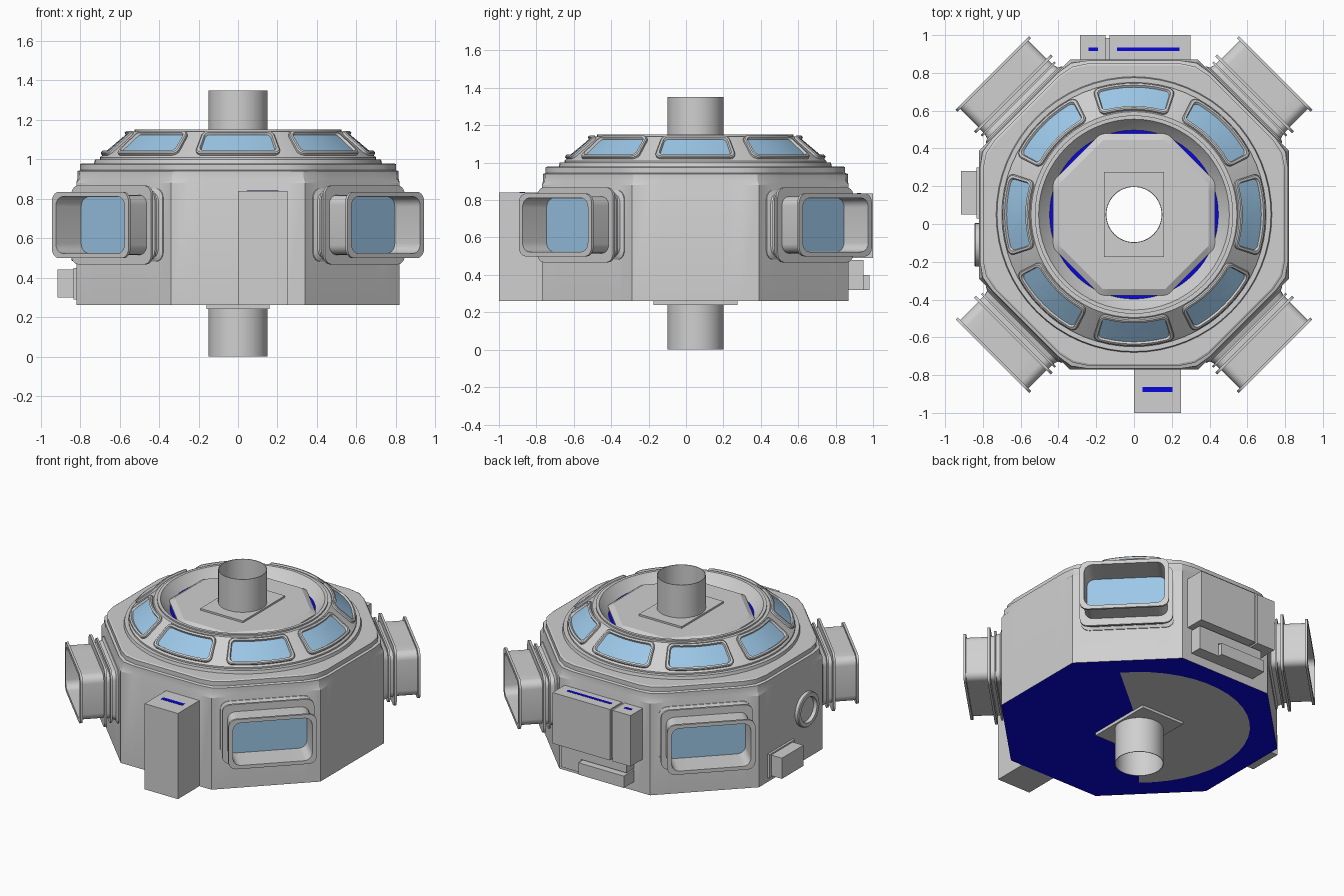
import bpy, bmesh, math
from mathutils import Vector

if "Cube" in bpy.data.objects:
    bpy.data.objects.remove(bpy.data.objects["Cube"])

CY = 0.05                      # hub axis in y
TAU = math.tau


def material(name, rgb):
    m = bpy.data.materials.new(name)
    m.diffuse_color = (*rgb, 1)
    m.use_nodes = True
    m.node_tree.nodes["Principled BSDF"].inputs["Base Color"].default_value = m.diffuse_color
    return m


GREY = material("hull grey", (0.63, 0.63, 0.63))
GLASS = material("window blue", (0.33, 0.57, 0.80))
BLUE = material("deep blue", (0.003, 0.002, 0.72))
MATS = [GREY, GLASS, BLUE]


def finish(name, bm, smooth=True):
    bmesh.ops.recalc_face_normals(bm, faces=bm.faces)
    me = bpy.data.meshes.new(name)
    bm.to_mesh(me)
    bm.free()
    ob = bpy.data.objects.new(name, me)
    bpy.context.collection.objects.link(ob)
    for m in MATS:
        me.materials.append(m)
    if smooth:
        bpy.ops.object.select_all(action='DESELECT')
        ob.select_set(True)
        bpy.context.view_layer.objects.active = ob
        bpy.ops.object.shade_smooth_by_angle(angle=math.radians(25))
    return ob


def loft(name, rings, mats=None, close=False, cap=None, smooth=True):
    """Skin a list of equal-length point rings; mats gives a material per band."""
    bm = bmesh.new()
    rows = [[bm.verts.new(p) for p in ring] for ring in rings]
    pairs = list(zip(rows, rows[1:]))
    if close:
        pairs.append((rows[-1], rows[0]))
    n = len(rows[0])
    for k, (a, b) in enumerate(pairs):
        for i in range(n):
            j = (i + 1) % n
            f = bm.faces.new((a[i], a[j], b[j], b[i]))
            f.material_index = mats.get(k, 0) if mats else 0
    if cap is not None:
        bm.faces.new(rows[-1]).material_index = cap
    return finish(name, bm, smooth)


# radius rules by angle
def circle(r):
    return lambda a: r


def octagon(ap, limit=2.0):
    e = math.pi / 8
    return lambda a: min(ap / math.cos((a + e) % (2 * e) - e), ap * limit)


def rect(hx, hy):
    return lambda a: min(hx / max(abs(math.cos(a)), 1e-6), hy / max(abs(math.sin(a)), 1e-6))


CORNER = math.atan2(0.225, 0.16)
ANGLES = sorted([i * TAU / 64 for i in range(64)] +
                [CORNER, math.pi - CORNER, math.pi + CORNER, TAU - CORNER])


def turn(name, profile, **kw):
    rings = [[(f(a) * math.cos(a), CY + f(a) * math.sin(a), z) for a in ANGLES]
             for f, z in profile]
    return loft(name, rings, **kw)


def box(name, x0, x1, y0, y1, z0, z1, mat=0):
    bm = bmesh.new()
    bmesh.ops.create_cube(bm, size=1)
    for v in bm.verts:
        v.co = ((x0 + x1) / 2 + v.co.x * (x1 - x0), (y0 + y1) / 2 + v.co.y * (y1 - y0),
                (z0 + z1) / 2 + v.co.z * (z1 - z0))
    for f in bm.faces:
        f.material_index = mat
    return finish(name, bm, False)


def rounded(hw, hh, c, steps=5):
    """Rounded rectangle outline, with extra points along the long sides."""
    pts = []
    for q, (sx, sy) in enumerate([(1, 1), (-1, 1), (-1, -1), (1, -1)]):
        for i in range(steps + 1):
            a = (q + i / steps) * math.pi / 2
            pts.append((sx * (hw - c) + c * math.cos(a), sy * (hh - c) + c * math.sin(a)))
        if q % 2 == 0:
            for i in range(1, 6):
                pts.append((sx * (hw - c) * (1 - i / 3), sy * hh))
    return pts


# hull: octagonal drum, rounded lip, round dome base, conical roof, sunken top
turn("hull", [
    (circle(0.148), 0.26), (octagon(0.82), 0.26), (octagon(0.82), 0.88),
    (octagon(0.815, 1.07), 0.90), (octagon(0.815, 1.065), 0.94),
    (octagon(0.80, 1.06), 0.945), (octagon(0.80, 1.06), 0.975), (octagon(0.79, 1.06), 0.98),
    (circle(0.73), 0.98), (circle(0.725), 1.0), (circle(0.70), 1.0), (circle(0.70), 1.01),
    (circle(0.545), 1.14), (circle(0.525), 1.14), (circle(0.525), 1.15), (circle(0.505), 1.15),
    (circle(0.49), 1.13), (circle(0.447), 1.085), (circle(0.148), 1.085)],
    mats={0: 2, 17: 2})

# raised octagon on the roof, mounting plates, through pipe
turn("roof_octagon", [(octagon(0.428), 1.08), (octagon(0.428), 1.095), (octagon(0.395), 1.115),
                      (circle(0.148), 1.115)])
for nm, z0, z1 in (("top_plate", 1.112, 1.127), ("bottom_plate", 0.24, 0.262)):
    turn(nm, [(circle(0.148), z0), (rect(0.16, 0.225), z0), (rect(0.16, 0.225), z1),
              (circle(0.148), z1)], close=True, smooth=False)
turn("centre_pipe", [(circle(0.15), 0), (circle(0.15), 1.35), (circle(0.146), 1.35),
                     (circle(0.146), 0)], close=True)

# grey sector under the floor
bm = bmesh.new()
arc = [math.radians(135 - 95 + 190 * i / 24) for i in range(25)]
low = [[bm.verts.new((r * math.cos(a), CY + r * math.sin(a), 0.258)) for a in arc] for r in (0.15, 0.68)]
for i in range(24):
    bm.faces.new((low[0][i], low[1][i], low[1][i + 1], low[0][i + 1]))
for f in bm.faces:
    f.normal_update()
    if f.normal.z > 0:
        f.normal_flip()
me = bpy.data.meshes.new("floor_sector")
bm.to_mesh(me)
bm.free()
me.materials.append(GREY)
bpy.context.collection.objects.link(bpy.data.objects.new("floor_sector", me))

# eight roof windows: raised frames and glass that follow the cone
def on_cone(ang, t, off):
    r = 0.70 - 0.155 * t + 0.643 * off
    return (r * math.cos(ang), CY + r * math.sin(ang), 1.01 + 0.13 * t + 0.766 * off)


def cone_ring(base, hw, hh, c, off, scale=1.0):
    # outline in metres around the middle of the slope, 0.62 out from the axis
    return [on_cone(base + x * scale / 0.62, 0.52 + y * scale / 0.2023, off)
            for x, y in rounded(hw, hh, c)]


for k in range(8):
    b = k * TAU / 8
    rings = [cone_ring(b, 0.200, 0.090, 0.035, -0.004), cone_ring(b, 0.200, 0.090, 0.035, 0.012),
             cone_ring(b, 0.194, 0.084, 0.03, 0.017), cone_ring(b, 0.182, 0.072, 0.025, 0.017),
             cone_ring(b, 0.178, 0.068, 0.024, 0.004)]
    rings += [cone_ring(b, 0.178, 0.068, 0.024, 0.004, s) for s in (0.7, 0.4, 0.1)]
    loft(f"roof_window_{k + 1}", rings, mats={4: 1, 5: 1, 6: 1}, cap=1)

# four diagonal docking ports with flanges and recessed glass
PORT = [(0.80, 0.285, 0.185), (0.825, 0.285, 0.185), (0.835, 0.265, 0.168), (0.86, 0.258, 0.16),
        (0.86, 0.275, 0.18), (0.872, 0.275, 0.18), (0.872, 0.258, 0.155), (0.895, 0.258, 0.155),
        (0.895, 0.287, 0.20), (0.91, 0.287, 0.20), (0.91, 0.255, 0.152), (1.045, 0.255, 0.152),
        (1.045, 0.275, 0.168), (1.06, 0.275, 0.168), (1.06, 0.247, 0.144), (0.88, 0.245, 0.142)]
for k in range(4):
    a = math.radians(45 + 90 * k)
    out = Vector((math.cos(a), math.sin(a), 0))
    side = Vector((-math.sin(a), math.cos(a), 0))
    mid = Vector((0, CY, 0.667))
    loft(f"docking_port_{k + 1}",
         [[mid + out * r + side * x + Vector((0, 0, y)) for x, y in rounded(hw, hh, 0.05)]
          for r, hw, hh in PORT], cap=1)

# equipment boxes: front, back and left
box("front_cabinet", 0.0, 0.25, -1.0, -0.76, 0.26, 0.84)
box("back_cabinet_wide", -0.13, 0.30, 0.86, 1.0, 0.49, 0.835)
box("back_cabinet_narrow", -0.285, -0.15, 0.86, 1.0, 0.49, 0.835)
box("back_cabinet_joint", -0.16, -0.12, 0.86, 0.985, 0.50, 0.825)
box("back_lower_box", 0.12, 0.27, 0.86, 0.95, 0.32, 0.48)
box("back_lower_shelf", -0.22, 0.12, 0.86, 0.95, 0.41, 0.48)
box("back_lower_drawer", -0.22, 0.12, 0.86, 0.98, 0.32, 0.40)
box("left_box", -0.915, -0.81, 0.05, 0.28, 0.30, 0.44)
box("left_box_base", -0.835, -0.81, 0.03, 0.30, 0.29, 0.45)

# blue vent slots on the cabinet tops
box("front_vent", 0.045, 0.205, -0.89, -0.862, 0.836, 0.842, 2)
box("back_vent_wide", -0.09, 0.24, 0.915, 0.935, 0.831, 0.837, 2)
box("back_vent_narrow", -0.24, -0.19, 0.915, 0.935, 0.831, 0.837, 2)

# round hatch on the left wall
loft("left_hatch", [[(x, -0.11 + r * math.cos(i * TAU / 32), 0.60 + r * math.sin(i * TAU / 32))
                     for i in range(32)]
                    for x, r in ((-0.81, 0.115), (-0.84, 0.115), (-0.845, 0.11), (-0.845, 0.085),
                                 (-0.823, 0.08))], cap=0)
